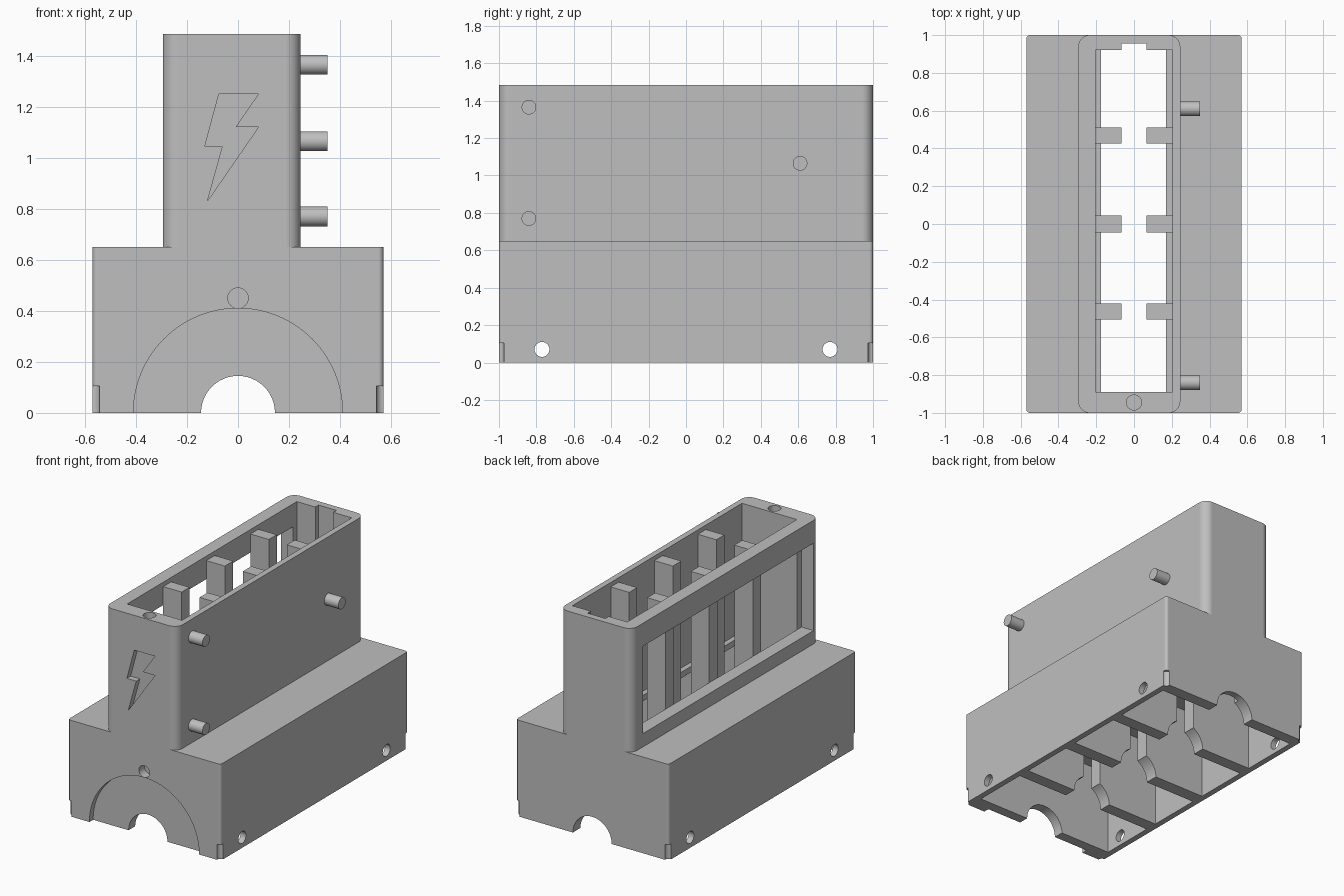
import bpy, bmesh, math
from mathutils import Matrix

old = bpy.data.objects.get("Cube")
if old:
    bpy.data.objects.remove(old)

grey = bpy.data.materials.new("plain grey")
grey.use_nodes = True
grey.diffuse_color = (0.52, 0.52, 0.52, 1)
bsdf = next(n for n in grey.node_tree.nodes if n.type == 'BSDF_PRINCIPLED')
bsdf.inputs["Base Color"].default_value = (0.52, 0.52, 0.52, 1)


def finish(name, bm):
    bmesh.ops.recalc_face_normals(bm, faces=bm.faces[:])
    mesh = bpy.data.meshes.new(name)
    bm.to_mesh(mesh)
    bm.free()
    mesh.materials.append(grey)
    ob = bpy.data.objects.new(name, mesh)
    bpy.context.collection.objects.link(ob)
    return ob


def box(name, x0, x1, y0, y1, z0, z1, radius=0):
    bm = bmesh.new()
    bmesh.ops.create_cube(bm, size=1)
    for v in bm.verts:
        v.co.x = x1 if v.co.x > 0 else x0
        v.co.y = y1 if v.co.y > 0 else y0
        v.co.z = z1 if v.co.z > 0 else z0
    if radius:
        upright = [e for e in bm.edges
                   if abs(e.verts[0].co.z - e.verts[1].co.z) > 0.01]
        bmesh.ops.bevel(bm, geom=upright, offset=radius, segments=8,
                        profile=0.5, affect='EDGES')
    return finish(name, bm)


def rod(name, axis, centre, radius, length, sides=48):
    bm = bmesh.new()
    bmesh.ops.create_cone(bm, cap_ends=True, segments=sides, radius1=radius,
                          radius2=radius, depth=length)
    turn = {'X': Matrix.Rotation(math.pi / 2, 4, 'Y'),
            'Y': Matrix.Rotation(math.pi / 2, 4, 'X'),
            'Z': Matrix.Identity(4)}[axis]
    bm.transform(Matrix.Translation(centre) @ turn)
    return finish(name, bm)


def prism(name, outline, y0, y1):
    bm = bmesh.new()
    face = bm.faces.new([bm.verts.new((x, y0, z)) for x, z in outline])
    out = bmesh.ops.extrude_face_region(bm, geom=[face])
    for v in out["geom"]:
        if isinstance(v, bmesh.types.BMVert):
            v.co.y = y1
    return finish(name, bm)


def combine(target, tool, operation='DIFFERENCE'):
    mod = target.modifiers.new("cut", 'BOOLEAN')
    mod.operation = operation
    mod.solver = 'EXACT'
    mod.object = tool
    bpy.context.view_layer.update()
    graph = bpy.context.evaluated_depsgraph_get()
    mesh = bpy.data.meshes.new_from_object(target.evaluated_get(graph))
    target.modifiers.clear()
    target.data = mesh
    bpy.data.objects.remove(tool)


def smooth(ob):
    bpy.ops.object.select_all(action='DESELECT')
    ob.select_set(True)
    bpy.context.view_layer.objects.active = ob
    bpy.ops.object.shade_smooth_by_angle(angle=math.radians(30))
    mod = ob.modifiers.new("even shading", 'WEIGHTED_NORMAL')
    mod.keep_sharp = True


# Outer housing: wide base with a narrower tower
housing = box("housing", -0.57, 0.57, -1, 1, 0, 0.65, 0.02)
combine(housing, box("tower", -0.295, 0.245, -1, 1, 0.5, 1.485, 0.06), 'UNION')

# Four compartments, leaving dividers and a ledge between tower and base
for y0, y1 in ((-0.89, -0.505), (-0.42, -0.045), (0.045, 0.425), (0.51, 0.92)):
    combine(housing, box("tower_room", -0.205, 0.205, y0, y1, 0.62, 1.6))
    combine(housing, box("throat", -0.175, 0.17, y0, y1, 0.5, 0.7))
    combine(housing, box("base_room", -0.53, 0.53, y0, y1, -0.1, 0.58))

# Lowered divider tops and the central slot
combine(housing, box("top_relief", -0.205, 0.205, -0.89, 0.92, 1.455, 1.6))
combine(housing, box("centre_slot", -0.067, 0.067, -0.8, 0.955, -0.1, 1.6))

# Long side window
combine(housing, box("window", -0.4, -0.205, -0.94, 0.88, 0.74, 1.33))

# Front recess, bore through every wall, and blind holes
combine(housing, rod("front_recess", 'Y', (0, -1, 0), 0.41, 0.08, 96))
combine(housing, rod("bore", 'Y', (0, 0, 0), 0.145, 2.4))
combine(housing, rod("front_hole", 'Y', (0, -1, 0.45), 0.04, 0.12))
combine(housing, rod("top_hole", 'Z', (0, -0.945, 1.485), 0.04, 0.12))

# Side holes and corner grooves
for y in (-0.77, 0.77):
    combine(housing, rod("side_hole", 'X', (0, y, 0.07), 0.04, 1.4))
for x in (-0.57, 0.57):
    for y in (-1, 1):
        combine(housing, rod("corner_groove", 'Z', (x, y, 0.0), 0.028, 0.21, 24))

# Engraved zigzag on the tower front
zigzag = [(-0.075, 1.25), (0.08, 1.25), (-0.01, 1.12), (0.08, 1.12),
          (-0.12, 0.83), (-0.06, 1.045), (-0.13, 1.045)]
combine(housing, prism("zigzag", zigzag, -1.1, -0.96))
smooth(housing)

# Mounting pegs
for i, (y, z) in enumerate(((-0.84, 1.365), (-0.84, 0.77), (0.61, 1.065))):
    smooth(rod(f"peg_{i + 1}", 'X', (0.29, y, z), 0.039, 0.12))
